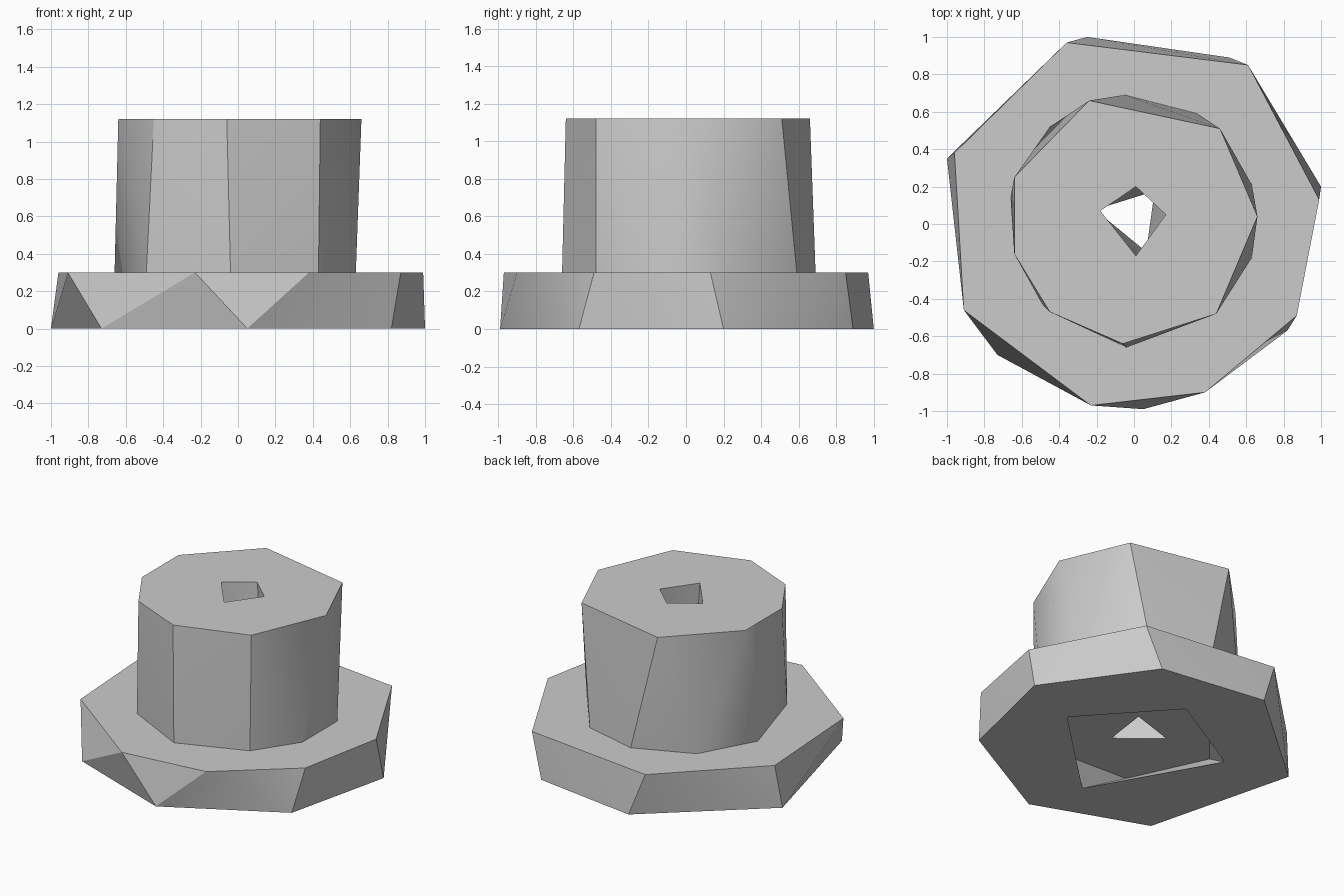
import bpy, bmesh, math

cube = bpy.data.objects.get("Cube")
if cube:
    bpy.data.objects.remove(cube, do_unlink=True)

grey = bpy.data.materials.new("plain grey")
grey.use_nodes = True
colour = (0.6, 0.6, 0.6, 1)
grey.diffuse_color = colour
grey.node_tree.nodes["Principled BSDF"].inputs["Base Color"].default_value = colour


def loft(name, lower, z0, upper, z1):
    """Convex solid spanning two outlines with differing side counts."""
    bm = bmesh.new()
    for ring, z in ((lower, z0), (upper, z1)):
        for x, y in ring:
            bm.verts.new((x, y, z))
    bmesh.ops.convex_hull(bm, input=bm.verts)
    bmesh.ops.dissolve_limit(bm, angle_limit=math.radians(0.5),
                             verts=bm.verts, edges=bm.edges)
    bmesh.ops.recalc_face_normals(bm, faces=bm.faces)
    mesh = bpy.data.meshes.new(name)
    bm.to_mesh(mesh)
    bm.free()
    mesh.materials.append(grey)
    obj = bpy.data.objects.new(name, mesh)
    bpy.context.collection.objects.link(obj)
    return obj


def select_only(obj):
    bpy.ops.object.select_all(action='DESELECT')
    obj.select_set(True)
    bpy.context.view_layer.objects.active = obj


def cut(obj, cutter):
    select_only(obj)
    mod = obj.modifiers.new("cut", 'BOOLEAN')
    mod.operation = 'DIFFERENCE'
    mod.solver = 'EXACT'
    mod.object = cutter
    bpy.ops.object.modifier_apply(modifier=mod.name)


# Wide faceted flange: seven sides below, eight above
flange = loft(
    "flange",
    [(-.25, 1), (.51, .89), (1, .2), (.82, -.57), (.05, -.99), (-.73, -.7), (-1, .35)], 0,
    [(-.36, .97), (.61, .85), (.99, .13), (.87, -.49), (.38, -.9), (-.23, -.97),
     (-.91, -.46), (-.96, .38)], .3)

# Tall hub standing on the flange
hub = loft(
    "hub",
    [(-.05, .69), (.34, .59), (.63, .21), (.63, -.18), (.43, -.48), (-.04, -.66),
     (-.49, -.43), (-.66, .14), (-.45, .52)], .3,
    [(-.24, .66), (.46, .51), (.66, .04), (.44, -.48), (-.06, -.64), (-.45, -.47),
     (-.64, -.16), (-.64, .25)], 1.12)

# Bore: triangular at the bottom, four-sided at the top
bore = loft("bore_cutter", [(.065, -.147), (.109, .175), (-.207, .076)], .1,
            [(.01, .2), (.17, .05), (.01, -.17), (-.18, .07)], 1.125)

# Shallow recess under the flange
ceiling = [(.59 * math.cos(math.radians(a)), .59 * math.sin(math.radians(a)))
           for a in (0, 52, 105, 175, 235, 300)]
recess = loft("recess_cutter", [(.573, .025), (.06, .59), (-.558, .233), (-.082, -.606)],
              -.003, ceiling, .11)

cut(flange, recess)
cut(flange, bore)
cut(hub, bore)
for cutter in (bore, recess):
    bpy.data.objects.remove(cutter, do_unlink=True)

for part in (flange, hub):
    select_only(part)
    bpy.ops.object.shade_smooth_by_angle(angle=math.radians(30))
